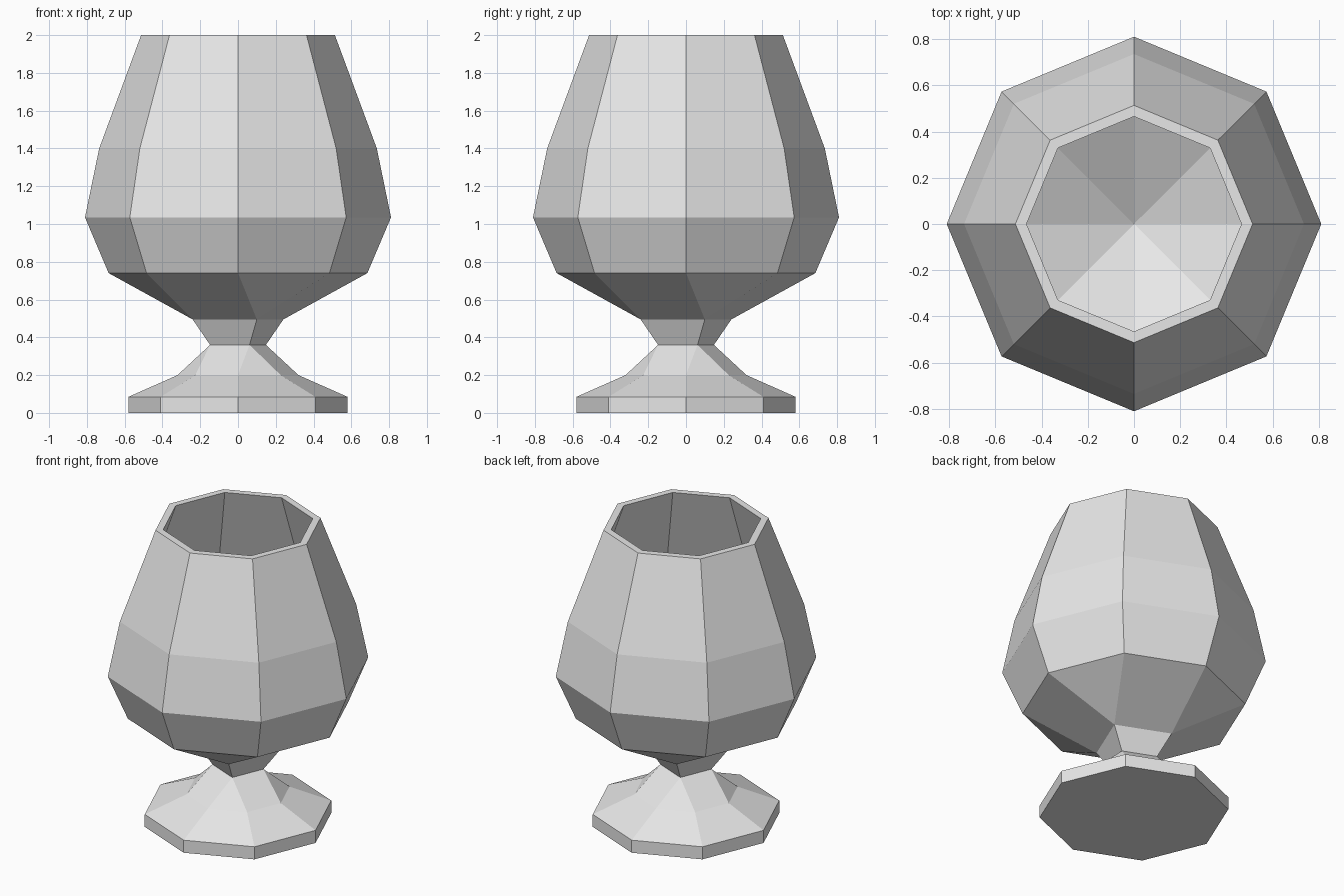
import bpy, bmesh
from math import cos, sin, pi

if "Cube" in bpy.data.objects:
    bpy.data.objects.remove(bpy.data.objects["Cube"])

grey = bpy.data.materials.new("plain_grey")
grey.use_nodes = True
colour = (0.8, 0.8, 0.8, 1)
grey.diffuse_color = colour
grey.node_tree.nodes["Principled BSDF"].inputs["Base Color"].default_value = colour


def add_ring(bm, sides, radius, z):
    """Octagons have corners on the axes; squares are turned an eighth of a quarter-pair."""
    if sides == 1:
        return [bm.verts.new((0, 0, z))]
    start = pi / 8 if sides == 4 else 0
    angles = [start + 2 * pi * i / sides for i in range(sides)]
    return [bm.verts.new((radius * cos(a), radius * sin(a), z)) for a in angles]


def bridge(bm, a, b):
    """Join two consecutive rings, facing outward when going up."""
    n, m = len(a), len(b)
    if m == 1:
        for i in range(n):
            bm.faces.new((a[i], a[(i + 1) % n], b[0]))
    elif n == m:
        for i in range(n):
            j = (i + 1) % n
            bm.faces.new((a[i], a[j], b[j], b[i]))
    else:
        square, octagon = (a, b) if n == 4 else (b, a)
        for k in range(4):
            c, d = square[k], square[(k + 1) % 4]
            p, q, r = (octagon[(2 * k + s) % 8] for s in range(3))
            for face in ((c, q, p), (c, d, r, q)):
                bm.faces.new(face if n == 4 else face[::-1])


def loft(name, profile, cap=False):
    bm = bmesh.new()
    rings = [add_ring(bm, *level) for level in profile]
    for a, b in zip(rings, rings[1:]):
        bridge(bm, a, b)
    if cap:
        bm.faces.new(rings[0][::-1])
    mesh = bpy.data.meshes.new(name)
    bm.to_mesh(mesh)
    bm.free()
    mesh.materials.append(grey)
    obj = bpy.data.objects.new(name, mesh)
    bpy.context.collection.objects.link(obj)
    return obj


# Levels are (sides, radius, height)
neck = (4, 0.16, 0.36)
collar = (4, 0.26, 0.495)

# Octagonal foot narrowing to the square neck
loft("foot", [(8, 0.58, 0), (8, 0.58, 0.085), (8, 0.32, 0.2), neck], cap=True)

# Square flared stem
loft("stem", [neck, collar])

# Bowl: up the outside, over the rim and down the inside to a point
loft("bowl", [
    collar,
    (8, 0.685, 0.74), (8, 0.81, 1.035), (8, 0.735, 1.4), (8, 0.513, 2),
    (8, 0.465, 2), (8, 0.685, 1.4), (8, 0.755, 1.035), (8, 0.64, 0.78),
    (1, 0, 0.45),
])
